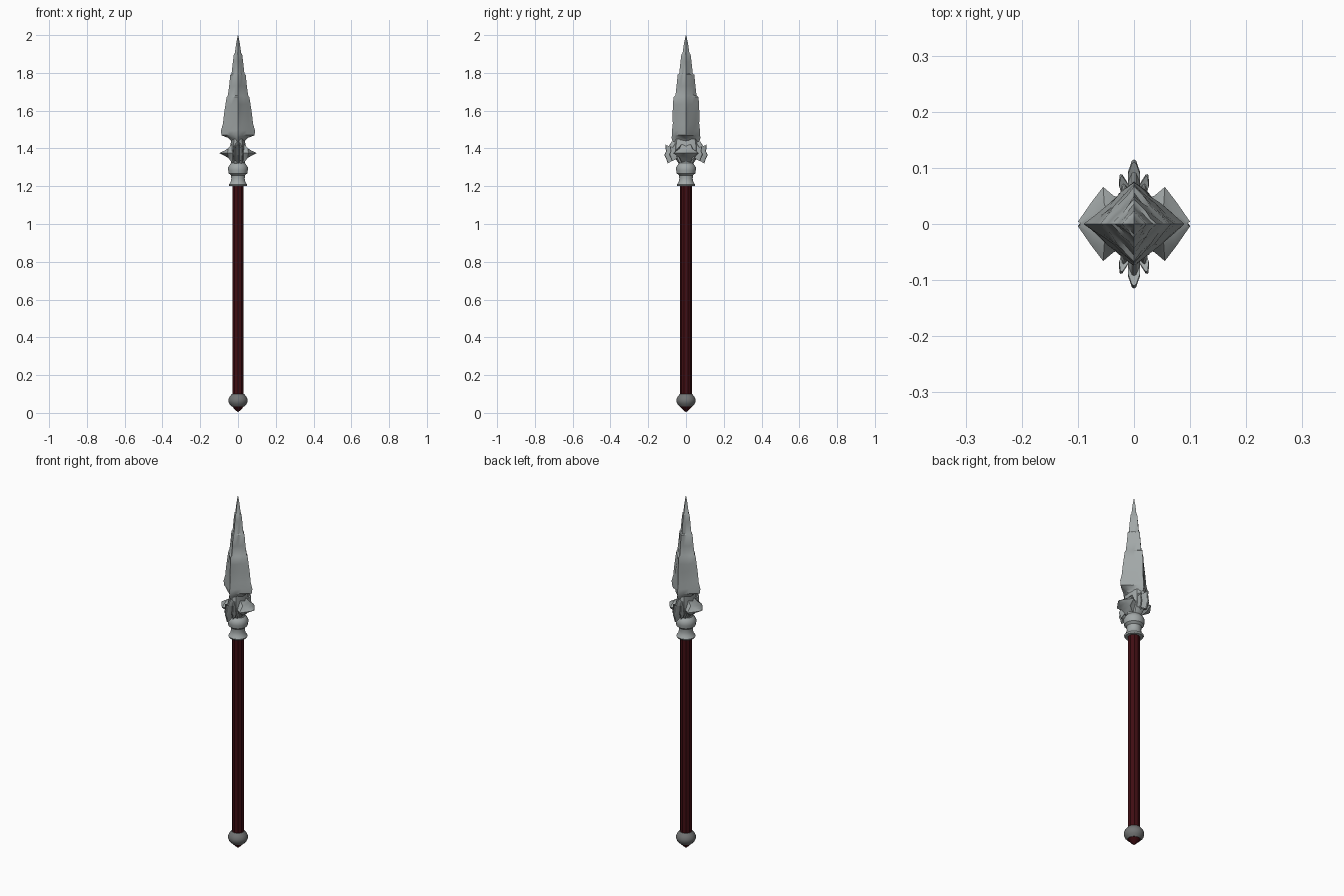
import bpy, bmesh, math, random
from mathutils import Matrix

if "Cube" in bpy.data.objects:
    bpy.data.objects.remove(bpy.data.objects["Cube"])
random.seed(3)


def material(name, rgb):
    m = bpy.data.materials.new(name)
    m.diffuse_color = (*rgb, 1)
    m.use_nodes = True
    m.node_tree.nodes["Principled BSDF"].inputs["Base Color"].default_value = m.diffuse_color
    return m


STEEL = material("pale steel", (0.36, 0.39, 0.39))
IRON = material("dull iron", (0.17, 0.175, 0.175))
RED = material("dark red wood", (0.05, 0.004, 0.006))


def finish(bm, name, mat, angle=None):
    bmesh.ops.recalc_face_normals(bm, faces=bm.faces)
    me = bpy.data.meshes.new(name)
    bm.to_mesh(me)
    bm.free()
    me.materials.append(mat)
    ob = bpy.data.objects.new(name, me)
    bpy.context.collection.objects.link(ob)
    if angle:
        bpy.ops.object.select_all(action='DESELECT')
        ob.select_set(True)
        bpy.context.view_layer.objects.active = ob
        bpy.ops.object.shade_smooth_by_angle(angle=math.radians(angle))
    return ob


def loft(bm, rings):
    """Skin a list of closed rings and cap both ends."""
    vs = [[bm.verts.new(p) for p in r] for r in rings]
    n = len(vs[0])
    for a, b in zip(vs, vs[1:]):
        for i in range(n):
            j = (i + 1) % n
            bm.faces.new((a[i], a[j], b[j], b[i]))
    bm.faces.new(vs[0][::-1])
    bm.faces.new(vs[-1])


def turned(name, profile, sides, mat, angle=None):
    bm = bmesh.new()
    loft(bm, [[(r * math.cos(math.tau * (i + .5) / sides),
                r * math.sin(math.tau * (i + .5) / sides), z) for i in range(sides)]
              for r, z in profile])
    return finish(bm, name, mat, angle)


# Shaft, pommel and its pointed end
turned("shaft", [(.031, .07), (.031, 1.215)], 10, RED)
turned("shaft_tip", [(.001, 0.004), (.018, .018), (.036, .038), (.03, .06)], 10, RED, 30)
turned("pommel", [(.034, .034), (.046, .047), (.051, .06), (.051, .072),
                  (.045, .086), (.033, .1)], 20, IRON, 40)

# Socket collar with flared foot and rounded bead
turned("collar", [(.046, 1.2), (.05, 1.208), (.04, 1.222), (.036, 1.24), (.038, 1.258),
                  (.05, 1.268), (.053, 1.285), (.053, 1.3), (.046, 1.312), (.037, 1.322),
                  (.036, 1.36)], 16, STEEL, 35)

# Guard core: squarish block under the blade
bm = bmesh.new()
loft(bm, [[(a, 0, z), (a * .6, b * .8, z), (0, b, z), (-a * .6, b * .8, z),
           (-a, 0, z), (-a * .6, -b * .8, z), (0, -b, z), (a * .6, -b * .8, z)]
          for a, b, z in [(.032, .035, 1.315), (.042, .055, 1.345), (.046, .068, 1.38),
                          (.042, .066, 1.41), (.034, .06, 1.45)]])
finish(bm, "guard_core", STEEL, 40)

# Side wings: concave spikes reaching out along x
for s, side in ((1, "right"), (-1, "left")):
    bm = bmesh.new()
    loft(bm, [[(s * x, w, 1.375), (s * x * .96, w * .5, 1.375 + h), (s * x * .96, -w * .5, 1.375 + h),
               (s * x, -w, 1.375), (s * x * .96, -w * .5, 1.375 - h), (s * x * .96, w * .5, 1.375 - h)]
              for x, w, h in [(.02, .045, .058), (.036, .05, .045), (.055, .066, .025),
                              (.075, .04, .013), (.1, .004, .002)]])
    finish(bm, "guard_wing_" + side, STEEL, 40)

# Fanned fins on front and back
FIN = [(.03, 1.33), (.065, 1.345), (.097, 1.32), (.105, 1.345), (.115, 1.365),
       (.106, 1.385), (.11, 1.42), (.092, 1.412), (.075, 1.437), (.03, 1.44)]
for side, base in (("back", 0), ("front", math.pi)):
    for k in (-1, 0, 1):
        size = 1 if k == 0 else .8
        t = .011 if k == 0 else .008
        bm = bmesh.new()
        loft(bm, [[(x, y * size * q, 1.378 + (z - 1.378) * size * q) for y, z in FIN]
                  for x, q in ((-t, .8), (-t * .35, .98), (0, 1), (t * .35, .98), (t, .8))])
        bm.transform(Matrix.Rotation(base + k * math.radians(15), 4, 'Z'))
        finish(bm, f"guard_fin_{side}_{k + 2}", STEEL, 30)

# Blade: four-edged, stepped and chipped, with barbs at its base
BLADE = [(.03, .05, 1.42), (.036, .072, 1.44), (.05, .076, 1.455), (.088, .075, 1.47),
         (.09, .074, 1.495), (.08, .07, 1.53), (.073, .071, 1.59), (.066, .068, 1.635),
         (.06, .067, 1.672), (.054, .056, 1.68), (.047, .05, 1.73), (.041, .044, 1.79),
         (.034, .036, 1.796), (.027, .029, 1.86), (.022, .024, 1.9), (.017, .018, 1.904),
         (.009, .01, 1.96), (.001, .001, 2.0)]
bm = bmesh.new()
rings = []
for a, b, z in BLADE:
    ring = []
    for i in range(16):
        q, f = divmod(i, 4)
        f /= 4
        ends = [(a, 0), (0, b), (-a, 0), (0, -b)]
        p, n = ends[q], ends[(q + 1) % 4]
        # faces are slightly uneven, edges stay true
        k = 1 if f == 0 else random.uniform(.93, 1.05)
        dz = random.uniform(-.006, .006) if 1.46 < z < 1.9 and f else 0
        ring.append(((p[0] * (1 - f) + n[0] * f) * k, (p[1] * (1 - f) + n[1] * f) * k,
                     min(z + dz * .4, 2)))
    rings.append(ring)
loft(bm, rings)
finish(bm, "blade", STEEL, 35)
